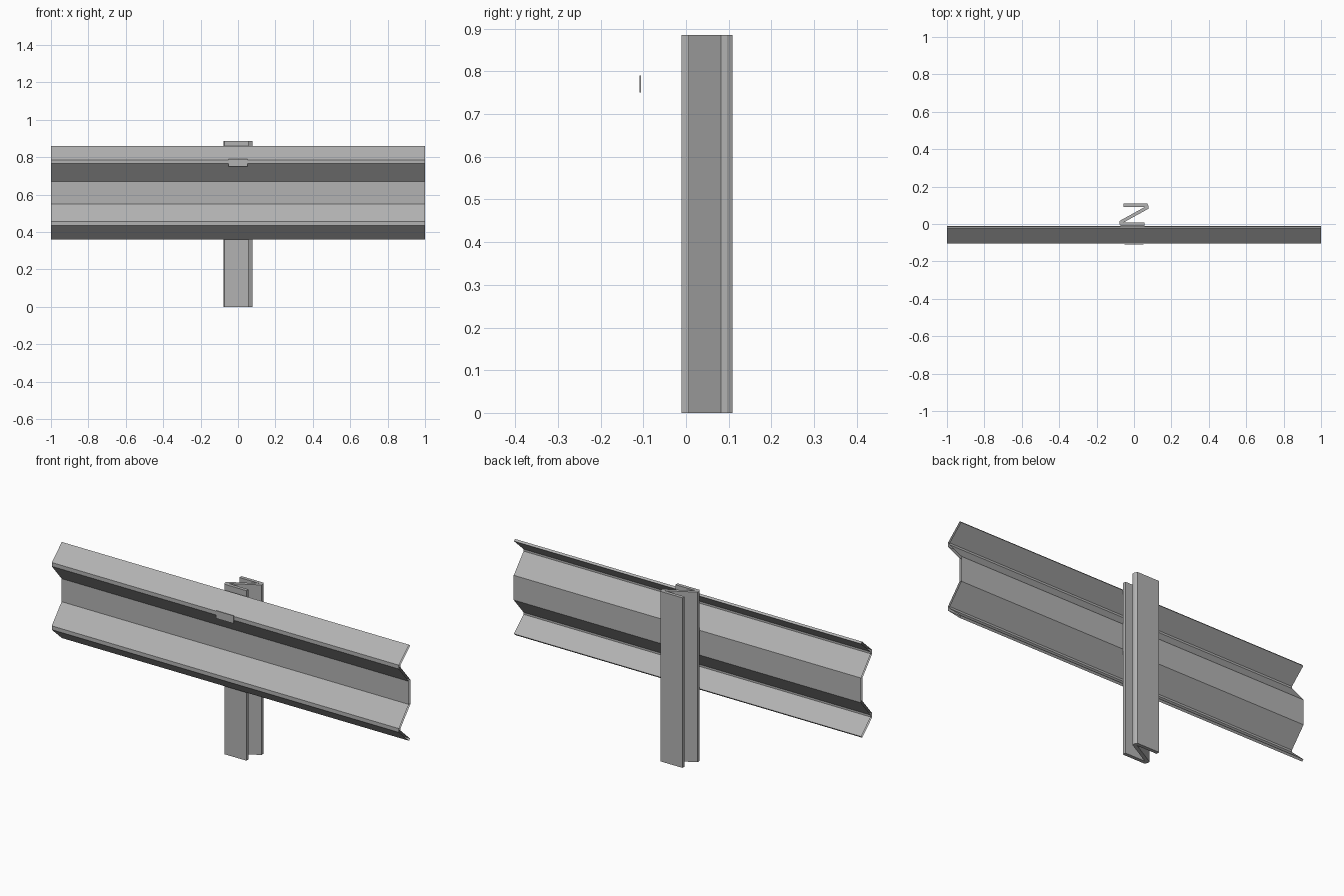
import bpy
from mathutils import Vector

if "Cube" in bpy.data.objects:
    bpy.data.objects.remove(bpy.data.objects["Cube"])

steel = bpy.data.materials.new("galvanised steel grey")
steel.diffuse_color = (0.45, 0.45, 0.45, 1)
steel.use_nodes = True
steel.node_tree.nodes["Principled BSDF"].inputs["Base Color"].default_value = steel.diffuse_color


def make(name, verts, faces):
    mesh = bpy.data.meshes.new(name)
    mesh.from_pydata(verts, [], faces)
    mesh.materials.append(steel)
    ob = bpy.data.objects.new(name, mesh)
    bpy.context.collection.objects.link(ob)
    return ob


def extrude(name, outline, place, a, b, caps):
    """Sweep a closed counter-clockwise outline from a to b."""
    n = len(outline)
    verts = [place(p, a) for p in outline] + [place(p, b) for p in outline]
    faces = [(i, (i + 1) % n, n + (i + 1) % n, n + i) for i in range(n)]
    if caps:
        faces += [tuple(reversed(range(n))), tuple(range(n, 2 * n))]
    return make(name, verts, faces)


def offset(path, t):
    """Parallel copy of an open path with mitred corners, on its left side."""
    pts = [Vector(p) for p in path]
    normals = []
    for p, q in zip(pts, pts[1:]):
        d = (q - p).normalized()
        normals.append(Vector((-d.y, d.x)))
    out = []
    for i, p in enumerate(pts):
        m = normals[max(i - 1, 0)]
        k = normals[min(i, len(normals) - 1)]
        out.append(p + (m + k) * t / (1 + m.dot(k)))
    return out


# W-shaped rail: upper half of the front profile (y, z), mirrored about mid height
MID = 0.61
upper = [(-0.021, 0.86), (-0.104, 0.785), (-0.104, 0.765), (-0.023, 0.67)]
front = upper + [(y, 2 * MID - z) for y, z in reversed(upper)]
back = offset(front, 0.012)
# folded sheet with open ends
extrude("guard_rail", [Vector(p) for p in front] + back[::-1],
        lambda p, x: (x, p[0], p[1]), -1, 1, False)

# Z-section post: half outline (x, y), repeated by half-turn symmetry
CY = 0.049
half = [(-0.078, 0.016), (-0.078, 0.002), (-0.071, -0.011), (0.056, -0.011),
        (0.056, 0.007), (-0.058, 0.007)]
outline = half + [(-x, 2 * CY - y) for x, y in half]
extrude("post", outline, lambda p, z: (p[0], p[1], z), 0, 0.885, True)

# Small plate on the upper crest
plate = [(-0.05, -0.109), (0.05, -0.109), (0.05, -0.106), (-0.05, -0.106)]
extrude("reflector_plate", plate, lambda p, z: (p[0], p[1], z), 0.75, 0.79, True)
